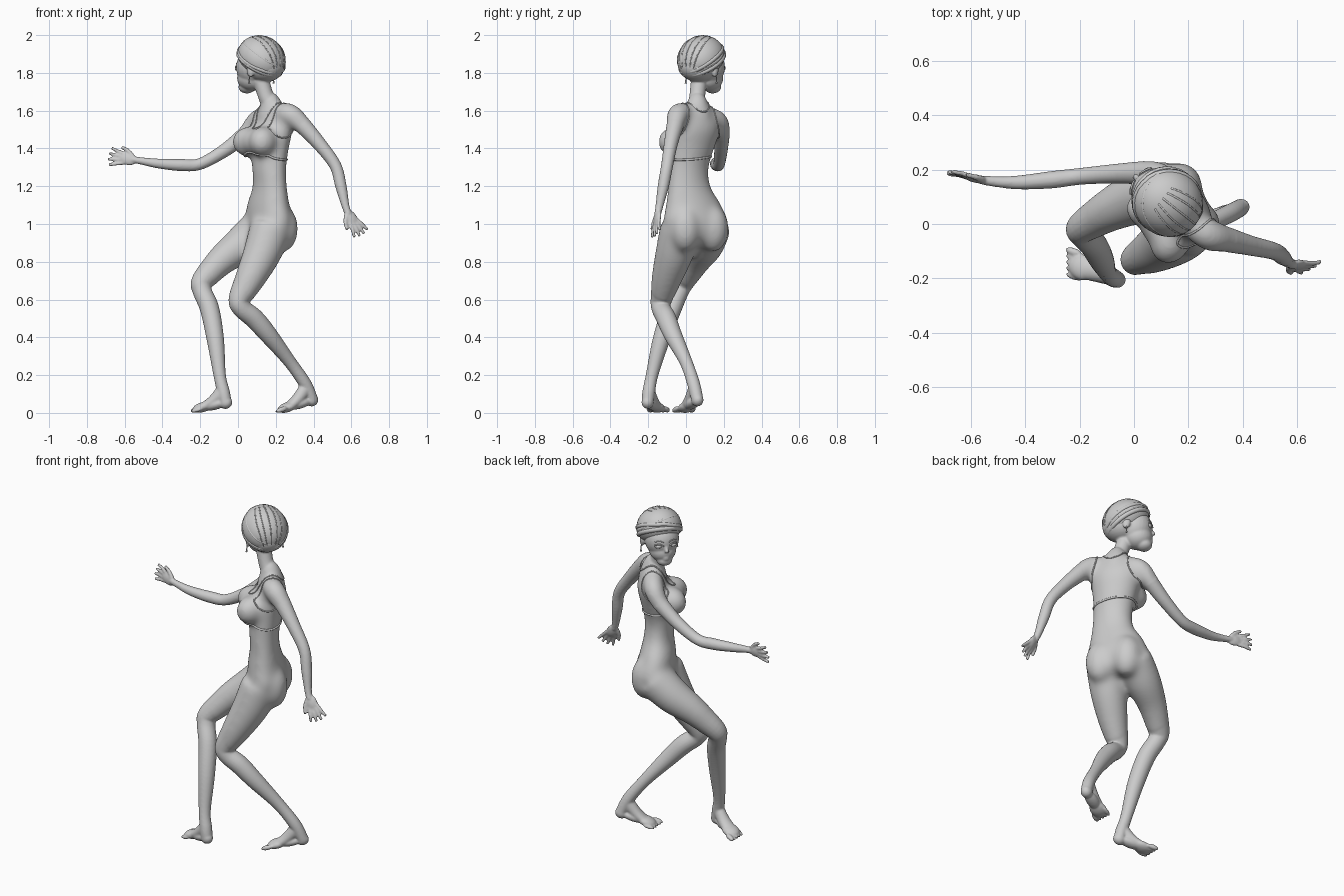
import bpy, bmesh, math
from mathutils import Vector as V, Matrix
from mathutils.bvhtree import BVHTree

if "Cube" in bpy.data.objects:
    bpy.data.objects.remove(bpy.data.objects["Cube"])

UP = V((0, 0, 1))


def spline(pts, k=6, closed=False):
    """Catmull-Rom through tuples of any length."""
    n, out = len(pts), []
    for i in range(n if closed else n - 1):
        g = lambda j: pts[j % n] if closed else pts[max(0, min(n - 1, j))]
        p0, p1, p2, p3 = g(i - 1), g(i), g(i + 1), g(i + 2)
        for t in (s / k for s in range(k)):
            out.append(tuple(0.5 * (2 * b + (c - a) * t + (2 * a - 5 * b + 4 * c - d) * t * t
                       + (3 * b - a - 3 * c + d) * t ** 3) for a, b, c, d in zip(p0, p1, p2, p3)))
    return out if closed else out + [tuple(pts[-1])]


def sweep(bm, rings, n=20, closed=False):
    """Skin a list of (centre, axis, axis) ellipses."""
    loops = [[bm.verts.new(c + a * math.cos(2 * math.pi * i / n) + b * math.sin(2 * math.pi * i / n))
              for i in range(n)] for c, a, b in rings]
    for p, q in zip(loops, loops[1:] + (loops[:1] if closed else [])):
        for i in range(n):
            bm.faces.new((p[i], p[(i + 1) % n], q[(i + 1) % n], q[i]))
    if not closed:
        bm.faces.new(loops[0][::-1])
        bm.faces.new(loops[-1])


def tube(bm, pts, n=20, k=6, closed=False, smooth=True):
    """Tube through (x, y, z, radius) points."""
    pts = spline(pts, k, closed) if smooth else pts
    P = [V(p[:3]) for p in pts]
    rings, ref, m = [], V((0.31, 0.9, 0.3)), len(P)
    for i, p in enumerate(P):
        t = (P[(i + 1) % m] - P[i - 1]) if closed else (P[min(i + 1, m - 1)] - P[max(i - 1, 0)])
        t.normalize()
        ref = (ref - t * ref.dot(t)).normalized()
        rings.append((p, ref * pts[i][3], t.cross(ref) * pts[i][3]))
    sweep(bm, rings, n, closed)


def blob(bm, c, axes, radii):
    M = Matrix([list(V(a).normalized() * r) for a, r in zip(axes, radii)]).transposed().to_4x4()
    M.translation = V(c)
    return bmesh.ops.create_uvsphere(bm, u_segments=28, v_segments=18, radius=1, matrix=M)["verts"]


def make(name, bm, voxel=0, soften=6):
    bmesh.ops.recalc_face_normals(bm, faces=bm.faces)
    for f in bm.faces:
        f.smooth = True
    me = bpy.data.meshes.new(name)
    bm.to_mesh(me)
    bm.free()
    ob = bpy.data.objects.new(name, me)
    bpy.context.collection.objects.link(ob)
    if voxel:
        r = ob.modifiers.new("blend", "REMESH")
        r.mode, r.voxel_size, r.use_smooth_shade = "VOXEL", voxel, True
        s = ob.modifiers.new("soften", "SMOOTH")
        s.factor, s.iterations = 0.5, soften
    return ob


def frame(deg):
    a = math.radians(deg)
    return V((-math.cos(a), -math.sin(a), 0)), V((-math.sin(a), math.cos(a), 0))  # forward, right


# torso: x, y, z, half width, half depth, facing angle
torso = [(.15, .06, .88, .05, .05, 24), (.155, .055, .92, .135, .1, 24), (.165, .052, 1.0, .182, .11, 25),
         (.16, .04, 1.1, .158, .098, 27), (.168, .018, 1.2, .12, .081, 28), (.165, .016, 1.3, .111, .084, 30),
         (.168, .035, 1.4, .124, .092, 32), (.18, .055, 1.5, .14, .09, 35), (.182, .062, 1.58, .128, .066, 38),
         (.18, .062, 1.64, .06, .047, 39)]
core, rings = bmesh.new(), []
for x, y, z, w, d, a in spline(torso):
    f, r = frame(a)
    rings.append((V((x, y, z)), f * d, r * w))
sweep(core, rings, 32)
F, R = frame(33)
C = V((.18, .055, 0))
pf, pr = frame(25)
for s in (-1, 1):
    blob(core, V((.17, .045, 1.435)) + F * .085 + R * s * .066, (F + R * s * .2, R, UP), (.09, .082, .083))
    blob(core, V((.165, .052, .975)) - pf * .042 + pr * s * .08, (pf, pr, UP), (.082, .085, .125))
blob(core, V((.17, .045, 1.435)) + F * .09, (F, R, UP), (.074, .085, .072))

leg_r = [(.12, .13, .98, .105), (.02, .1, .89, .097), (-.09, .05, .805, .077), (-.187, -.01, .7, .059),
         (-.189, -.035, .645, .051), (-.15, -.075, .55, .051), (-.12, -.13, .39, .046),
         (-.097, -.18, .2, .033), (-.077, -.197, .11, .034), (-.066, -.203, .055, .032)]
leg_l = [(.175, -.025, .98, .11), (.13, -.06, .85, .099), (.068, -.1, .72, .08), (.008, -.13, .605, .058),
         (.02, -.132, .555, .051), (.085, -.105, .5, .053), (.16, -.07, .415, .048),
         (.275, 0, .27, .034), (.355, .04, .155, .034), (.392, .06, .07, .032)]
arm_r = [(.135, .12, 1.57, .05), (.095, .17, 1.54, .053), (.04, .188, 1.475, .044), (-.07, .185, 1.39, .036),
         (-.2, .175, 1.318, .031), (-.3, .163, 1.312, .032), (-.42, .153, 1.32, .026),
         (-.5, .155, 1.332, .02), (-.56, .162, 1.342, .017)]
arm_l = [(.22, 0, 1.585, .05), (.275, -.04, 1.58, .056), (.345, -.058, 1.52, .046), (.43, -.08, 1.425, .037),
         (.515, -.1, 1.31, .032), (.545, -.12, 1.2, .03), (.568, -.14, 1.1, .021), (.585, -.15, 1.05, .018)]
# torso blended with limb roots first, softly
for limb in (leg_r, leg_l, arm_r, arm_l):
    tube(core, [(*p[:3], p[3] + .004) for p in limb[:4]])
tube(core, [(.18, .06, 1.57, .08), (.175, .06, 1.635, .06), (.147, .06, 1.68, .045)])
base = make("torso_base", core, .01, 45)
body = bmesh.new()
body.from_mesh(base.evaluated_get(bpy.context.evaluated_depsgraph_get()).to_mesh())
bpy.data.objects.remove(base)

# limbs
for limb in (leg_r, leg_l, arm_r, arm_l):
    tube(body, limb[2:])


def foot(ankle, heel, toe, inner):
    ankle, heel, toe = V(ankle), V(heel), V(toe)
    d = toe - heel
    s = d.cross(UP).normalized()
    d = d.normalized()
    n = s.cross(d)
    ball = heel.lerp(toe, .68)
    ball.z = .03
    blob(body, heel, (d, s, n), (.036, .032, .034))
    blob(body, ball, (d, s, UP), (.055, .047, .027))
    rings = []
    for i in range(9):
        t = i / 8
        c = ankle.lerp(ball, t)
        c.z -= .014 * math.sin(math.pi * t)
        rings.append((c, s * (.03 + .012 * t), (n + d * (1 - t)).normalized() * (.038 - .014 * t)))
    sweep(body, rings)
    blob(body, heel.lerp(ball, .5), (d, s, n), (.075, .034, .027))
    for i in range(5):
        b = ball + d * (.052 - .008 * i) + s * (i - 2) * -inner * .0215
        r = .0145 if i == 0 else .011
        blob(body, (b.x, b.y, r + .003), (d, s, UP), (.034, r, r))


foot((-.078, -.197, .12), (-.066, -.203, .055), (-.245, -.14, .015), 1)
foot((.362, .045, .135), (.39, .06, .068), (.2, -.022, .015), -1)


def hand(wrist, d, s, thumb):
    w, d = V(wrist), V(d).normalized()
    s = V(s)
    s = (s - d * s.dot(d)).normalized()
    n = d.cross(s)
    blob(body, w + d * .032, (d, s, n), (.048, .032, .015))
    pt = lambda a, b, c, r: (*(w + d * a + s * b + n * c), r)
    for i in (-1.5, -.5, .5, 1.5):
        ln = .085 - .009 * abs(i)
        tube(body, [pt(.05, i * .015, 0, .01), pt(.06 + ln * .5, i * .023, .004, .0095),
                    pt(.06 + ln, i * .03, 0, .0085)], 10, 4)
    tube(body, [pt(.01, thumb * .018, 0, .013), pt(.04, thumb * .044, 0, .011),
                pt(.078, thumb * .058, 0, .009)], 10, 4)


hand((-.55, .16, 1.338), (-.14, .03, .022), (.1, .1, 1), 1)
hand((.582, -.148, 1.06), (.075, -.012, -.12), (.1, .06, .065), -1)

# neck and face
H = V((-.78, .62, 0)).normalized()
S = H.cross(UP)
K = V((.124, .08, 0))
at = lambda g, l, z: K + H * g + S * l + UP * z
tube(body, [(.178, .06, 1.6, .055), (.17, .06, 1.635, .05), (.147, .06, 1.68, .042), (.122, .07, 1.76, .044)])
blob(body, at(-.02, 0, 1.835), (H, S, UP), (.11, .1, .085))
blob(body, at(.05, 0, 1.83), (H, S, UP), (.095, .095, .1))
blob(body, at(.065, 0, 1.772), (H, S, UP), (.08, .075, .068))
blob(body, at(.098, 0, 1.725), (H, S, UP), (.045, .045, .034))
tube(body, [(*at(.13, 0, 1.835), .008), (*at(.144, 0, 1.808), .01), (*at(.154, 0, 1.79), .012)], 10)
for z in (1.752, 1.743):
    blob(body, at(.135, 0, z), (H, S, UP), (.012, .02, .007))
for s in (-1, 1):
    blob(body, at(.0, s * .096, 1.81), (H + UP * .2, S, UP), (.022, .013, .034))
skin = make("body", body, .0055, 5)
tree = BVHTree.FromObject(skin, bpy.context.evaluated_depsgraph_get())


def trim(name, pts, r, surface, closed=True, lift=0.0):
    """Thin roll of cloth or hair laid on a surface and relaxed."""
    bm = bmesh.new()
    line = [V(p) for p in spline([tuple(p) for p in pts], 8, closed)]
    for _ in range(6):
        hits = [surface.find_nearest(p)[:2] for p in line]
        line = [c + no * lift for c, no in hits]
        if _ < 5:
            m = len(line)
            line = [p if not closed and i in (0, m - 1) else (line[i - 1] + p * 2 + line[(i + 1) % m]) / 4
                    for i, p in enumerate(line)]
    tube(bm, [(*p, r) for p in line], 8, closed=closed, smooth=False)
    return make(name, bm)


# sports top edges: hem, neckline, armholes
loc = lambda l, g, z: C + R * l + F * g + UP * z
hem = [(.165 + .13 * math.cos(a), .02 + .13 * math.sin(a), 1.35 - .015 * math.cos(a))
       for a in (i * math.pi / 8 for i in range(16))]
trim("top_hem", hem, .006, tree)
trim("top_neckline", [loc(.065, 0, 1.65), loc(.055, .06, 1.59), loc(.03, .1, 1.53), loc(0, .12, 1.51),
                      loc(-.03, .1, 1.53), loc(-.055, .06, 1.59), loc(-.065, 0, 1.65), loc(-.04, -.06, 1.61),
                      loc(0, -.08, 1.595), loc(.04, -.06, 1.61)], .004, tree)
for n, s in (("left", -1), ("right", 1)):
    trim(n + "_armhole", [loc(s * .095, 0, 1.64), loc(s * .09, .06, 1.58), loc(s * .1, .09, 1.52),
                          loc(s * .13, .06, 1.47), loc(s * .145, .0, 1.455), loc(s * .125, -.06, 1.48),
                          loc(s * .1, -.08, 1.54), loc(s * .09, -.06, 1.6)], .004, tree)

# eyes, lashes, brows and earrings
for n, s in (("left", -1), ("right", 1)):
    bm = bmesh.new()
    blob(bm, at(.122, s * .04, 1.822), (H, S, UP), (.02, .022, .013))
    make(n + "_eye", bm)
    trim(n + "_lash", [at(.15, s * .018, 1.826), at(.15, s * .04, 1.837), at(.13, s * .066, 1.83)], .004,
         tree, False, .003)
    trim(n + "_brow", [at(.15, s * .016, 1.849), at(.15, s * .04, 1.858), at(.13, s * .068, 1.85)], .003, tree, False)
    bm = bmesh.new()
    tube(bm, [(*at(.0, s * .102, 1.785), .003), (*at(.0, s * .104, 1.76), .003), (*at(0, s * .104, 1.745), .006)], 8)
    make(n + "_earring", bm)

# head wrap: tilted cap with rolled bands
t = math.radians(32)
HF, HU = H * math.cos(t) + UP * math.sin(t), UP * math.cos(t) - H * math.sin(t)
O = V((.124, .08, 1.876))
bm = bmesh.new()
for v in blob(bm, O, (HF, S, HU), (.137, .125, .117)):
    u = (v.co - O).dot(HU)
    if u < 0:
        v.co -= HU * u * .2
cap = make("head_wrap", bm)
cap_tree = BVHTree.FromObject(cap, bpy.context.evaluated_depsgraph_get())
for i, (u, tip, r) in enumerate(((-.035, .005, .014), (-.005, .025, .012), (.03, -.035, .008))):
    ring = [O + HF * .15 * math.cos(a) + S * .14 * math.sin(a) + HU * (u + tip * math.sin(a))
            for a in (j * math.pi / 8 for j in range(16))]
    trim("wrap_band_%d" % (i + 1), ring, r, cap_tree, True, -.006)
for i in range(5):
    l = (i - 2) * .04
    trim("hair_fold_%d" % (i + 1), [O + HF * g + S * l * k + HU * z for g, k, z in
         ((.09, .7, .1), (0, 1.1, .13), (-.09, 1, .1), (-.15, .6, .02))], .004, cap_tree, False, -.002)
